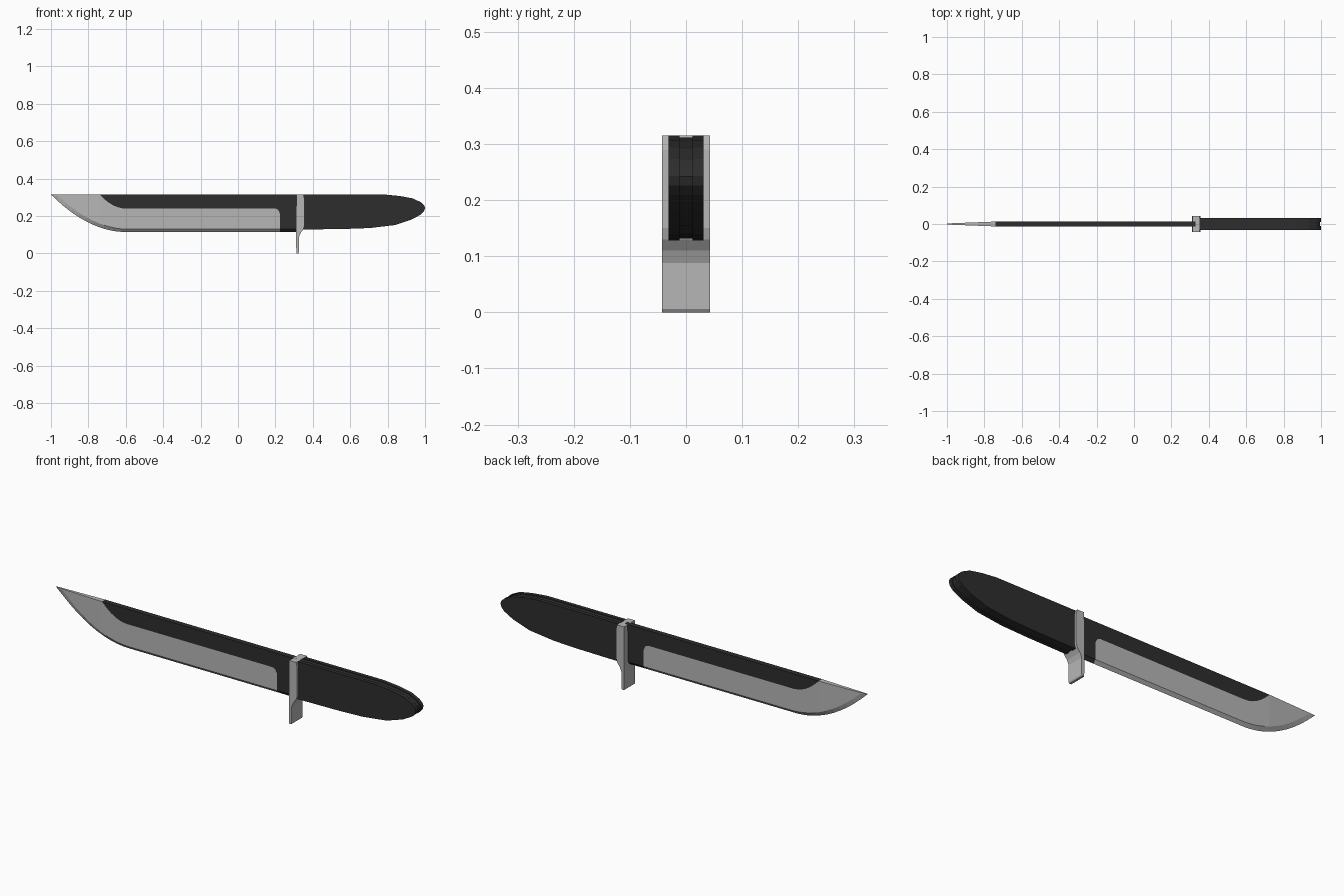
import bpy
import bmesh
import math

old = bpy.data.objects.get("Cube")
if old:
    bpy.data.objects.remove(old, do_unlink=True)


def make_material(name, value):
    mat = bpy.data.materials.new(name)
    mat.use_nodes = True
    colour = (value, value, value, 1)
    mat.diffuse_color = colour
    mat.node_tree.nodes["Principled BSDF"].inputs["Base Color"].default_value = colour
    return mat


steel = make_material("steel grey", 0.47)
black = make_material("matte black", 0.027)


def finish(name, bm, materials):
    bmesh.ops.remove_doubles(bm, verts=bm.verts, dist=0.0001)
    bmesh.ops.recalc_face_normals(bm, faces=bm.faces)
    mesh = bpy.data.meshes.new(name)
    bm.to_mesh(mesh)
    bm.free()
    for mat in materials:
        mesh.materials.append(mat)
    obj = bpy.data.objects.new(name, mesh)
    bpy.context.collection.objects.link(obj)
    return obj


def prism(name, outline, y_front, y_back, mat):
    """Extrude a side outline (x, z) across the width."""
    bm = bmesh.new()
    face = bm.faces.new([bm.verts.new((x, y_front, z)) for x, z in outline])
    grown = bmesh.ops.extrude_face_region(bm, geom=[face])["geom"]
    moved = [g for g in grown if isinstance(g, bmesh.types.BMVert)]
    bmesh.ops.translate(bm, verts=moved, vec=(0, y_back - y_front, 0))
    return finish(name, bm, [mat])


# Blade: sections along its length, with spine, coating, bevel and edge heights
SPINE, BASE = 0.315, 0.115
BELLY, COAT_TIP, COAT_END, GUARD = -0.6, -0.74, 0.225, 0.33
CORNER = 0.03


def section(x):
    t = max(0, (BELLY - x) / 0.4)
    edge = BASE + (SPINE - BASE) * t ** 2
    bevel = min(SPINE, edge + 0.015 * (1 + t))
    s = min(1, max(0, (BELLY - x) / (BELLY - COAT_TIP)))
    coat = 0.24 + (SPINE - 0.24) * s ** 2
    q = min(1, max(0, (x - COAT_END + CORNER) / CORNER))
    coat = max(bevel, coat - CORNER * (1 - math.sqrt(1 - q * q)))
    half = 0.013 if x >= COAT_TIP else 0.003 + 0.01 * (1 + x) / (1 + COAT_TIP)
    return [(half, SPINE), (half, coat), (half, bevel), (0, edge)]


stations = [-1 + (COAT_TIP + 1) * i / 7 for i in range(7)]
stations += [COAT_TIP + (BELLY - COAT_TIP) * i / 6 for i in range(7)]
stations += [COAT_END - CORNER * math.cos(math.pi / 2 * i / 5) for i in range(6)]
stations.append(GUARD)

bm = bmesh.new()
rings = []
for x in stations:
    right = section(x)
    ring = [(-h, z) for h, z in right] + [(h, z) for h, z in reversed(right[:-1])]
    rings.append([bm.verts.new((x, y, z)) for y, z in ring])
count = len(rings[0])
for a, b, x in zip(rings, rings[1:], stations):
    for i in range(count):
        j = (i + 1) % count
        face = bm.faces.new((a[i], b[i], b[j], a[j]))
        coated = i in (0, count - 2, count - 1) and x >= COAT_TIP - 0.001
        face.material_index = int(coated or x >= COAT_END - 0.001)
bm.faces.new(rings[0])
bm.faces.new(rings[-1]).material_index = 1
bmesh.ops.dissolve_degenerate(bm, dist=0.0001, edges=bm.edges)
finish("blade", bm, [steel, black])

# Guard: thick collar that narrows into a thin finger stop
prism("guard", [(0.312, SPINE), (0.35, SPINE), (0.356, 0.29), (0.356, 0.15),
                (0.35, 0.13), (0.335, 0.11), (0.326, 0.088), (0.326, 0.006),
                (0.322, 0), (0.312, 0), (0.31, 0.1)], -0.043, 0.043, steel)

# Handle: two grip scales around a slightly recessed tang
grip = [(0.35, SPINE), (0.786, SPINE), (0.866, 0.307), (0.936, 0.294),
        (0.979, 0.273), (0.995, 0.258), (1, 0.243), (0.995, 0.226),
        (0.979, 0.209), (0.93, 0.182), (0.84, 0.152), (0.706, 0.136),
        (0.572, 0.131), (0.35, 0.128)]
prism("front_grip_scale", grip, -0.031, -0.012, black)
prism("back_grip_scale", grip, 0.012, 0.031, black)
core = [(0.35 + (x - 0.35) * 0.992, 0.22 + (z - 0.22) * 0.965) for x, z in grip]
prism("tang", core, -0.012, 0.012, black)
